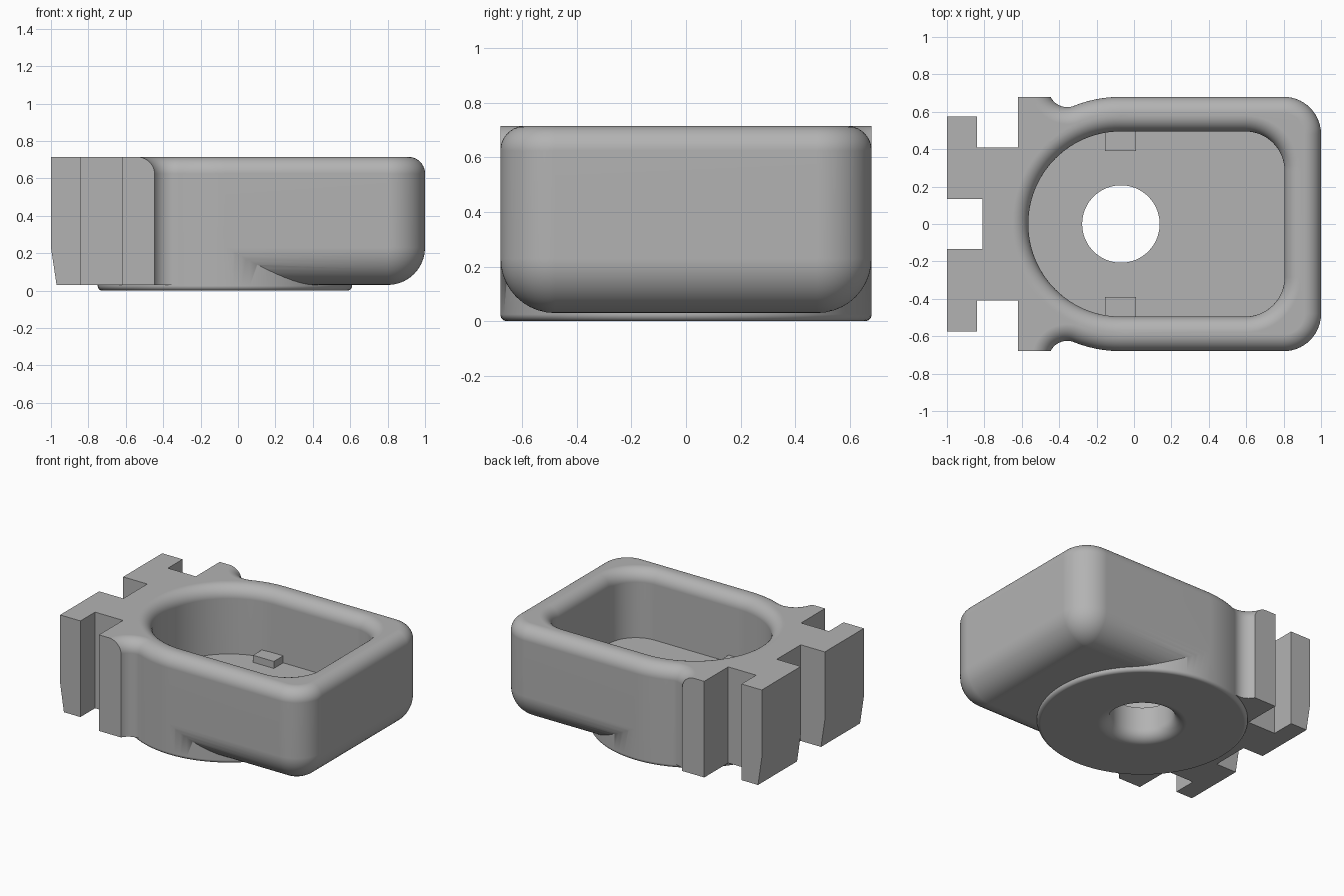
import bpy
import bmesh
from math import sin, cos, pi

cube = bpy.data.objects.get("Cube")
if cube:
    bpy.data.objects.remove(cube)

BASE, TOP = 0.03, 0.715      # body underside and rim height
CX, R = -0.07, 0.68          # round end: centre and radius
RIM, LIP, BELLY = 0.09, 0.085, 0.2
STEPS = 10

grey = bpy.data.materials.new("mid grey")
grey.use_nodes = True
grey.diffuse_color = (0.45, 0.45, 0.45, 1)
grey.node_tree.nodes["Principled BSDF"].inputs["Base Color"].default_value = grey.diffuse_color


def loft(name, rings):
    """Solid skinned through (outline, height) rings with equal point counts."""
    bm = bmesh.new()
    loops = [[bm.verts.new((x, y, z)) for x, y in pts] for pts, z in rings]
    n = len(loops[0])
    for low, high in zip(loops, loops[1:]):
        for i in range(n):
            j = (i + 1) % n
            bm.faces.new((low[i], low[j], high[j], high[i]))
    bm.faces.new(loops[0][::-1])
    bm.faces.new(loops[-1])
    bmesh.ops.recalc_face_normals(bm, faces=bm.faces)
    mesh = bpy.data.meshes.new(name)
    bm.to_mesh(mesh)
    bm.free()
    mesh.materials.append(grey)
    obj = bpy.data.objects.new(name, mesh)
    bpy.context.collection.objects.link(obj)
    return obj


def arc(x, y, r, start, end, n):
    return [(x + r * cos(start + (end - start) * i / n),
             y + r * sin(start + (end - start) * i / n)) for i in range(n + 1)]


def circle(x, y, r, n=96):
    return arc(x, y, r, 0, 2 * pi, n)[:-1]


def quarter(r):
    """Steps of a fillet: (sideways inset, rise), from vertical to flat."""
    return [(r * (1 - cos(a)), r * sin(a)) for a in (pi / 2 * i / STEPS for i in range(STEPS + 1))]


def d_shape(half, right, corner, inset, round_left):
    """Outline with two rounded right corners and a straight or round left end."""
    r, h = corner - inset, half - inset
    x, y = right - corner, half - corner
    pts = arc(x, -y, r, -pi / 2, 0, 14) + arc(x, y, r, 0, pi / 2, 14)
    if round_left:
        return pts + arc(CX, 0, h, pi / 2, 3 * pi / 2, 48)
    return pts + [(CX, h), (CX, -h)]


def combine(target, other, operation):
    mod = target.modifiers.new("combine", 'BOOLEAN')
    mod.operation, mod.object, mod.solver = operation, other, 'EXACT'
    bpy.context.view_layer.objects.active = target
    bpy.ops.object.modifier_apply(modifier=mod.name)
    bpy.data.objects.remove(other)


# Round drum with softened top and bottom edges
rings = [(circle(CX, 0, R - i), 0.025 - z) for i, z in reversed(quarter(0.025))]
rings += [(circle(CX, 0, R - i), TOP - RIM + z) for i, z in quarter(RIM)]
body = loft("tray_body", rings)

# Square end with a deep rounded belly
rings = [(d_shape(R, 1, BELLY, min(i, BELLY - 0.002), False), BASE + BELLY - z)
         for i, z in reversed(quarter(BELLY))]
rings += [(d_shape(R, 1, BELLY, i, False), TOP - RIM + z) for i, z in quarter(RIM)]
square_end = loft("square_end", rings)

# Flange, neck and slotted T-shaped connector
half = [(-0.339, R), (-0.62, R), (-0.62, 0.41), (-0.84, 0.41),
        (-0.84, 0.575), (-1, 0.575), (-1, 0.135), (-0.81, 0.135)]
outline = [(CX, 0)] + half + [(x, -y) for x, y in reversed(half)]
tapered = [(max(x, -0.97), y) for x, y in outline]
connector = loft("connector", [(tapered, BASE), (outline, 0.23), (outline, TOP)])

# Flared hollow blending the flange into the drum
for side in (-1, 1):
    x, y, r = -0.357, 0.725 * side, 0.1
    rings = [(circle(x, y, r, 64), -0.1)]
    rings += [(circle(x, y, r + i, 64), TOP - RIM + z) for i, z in quarter(RIM)]
    rings += [(circle(x, y, r + RIM, 64), 0.9)]
    combine(connector, loft("hollow_cutter", rings), 'DIFFERENCE')

combine(body, square_end, 'UNION')
combine(body, connector, 'UNION')

# Cavity with a rounded lip
FLOOR, INNER = 0.235, 0.495
rings = [(d_shape(INNER, 0.805, 0.21, 0, True), FLOOR)]
rings += [(d_shape(INNER, 0.805, 0.21, -i, True), TOP - LIP + z) for i, z in quarter(LIP)]
rings += [(d_shape(INNER, 0.805, 0.21, -LIP, True), 0.9)]
combine(body, loft("cavity_cutter", rings), 'DIFFERENCE')

# Drain hole, rounded underneath
HOLE, FLARE = 0.207, 0.08
rings = [(circle(CX, 0, HOLE + FLARE), -0.1)]
rings += [(circle(CX, 0, HOLE + i), FLARE - z) for i, z in reversed(quarter(FLARE))]
rings += [(circle(CX, 0, HOLE), 0.5)]
combine(body, loft("hole_cutter", rings), 'DIFFERENCE')

# Small tabs on the cavity floor
for side, label in ((-1, "right"), (1, "left")):
    pts = [(-0.155, 0.39 * side), (0.01, 0.39 * side), (0.01, 0.52 * side), (-0.155, 0.52 * side)]
    loft(label + "_floor_tab", [(pts, FLOOR - 0.02), (pts, FLOOR + 0.05)])

# Smooth fillets, crisp edges
bpy.ops.object.select_all(action='DESELECT')
body.select_set(True)
bpy.context.view_layer.objects.active = body
bpy.ops.object.shade_smooth_by_angle(angle=pi / 6)
weighted = body.modifiers.new("even_shading", 'WEIGHTED_NORMAL')
weighted.keep_sharp = True
